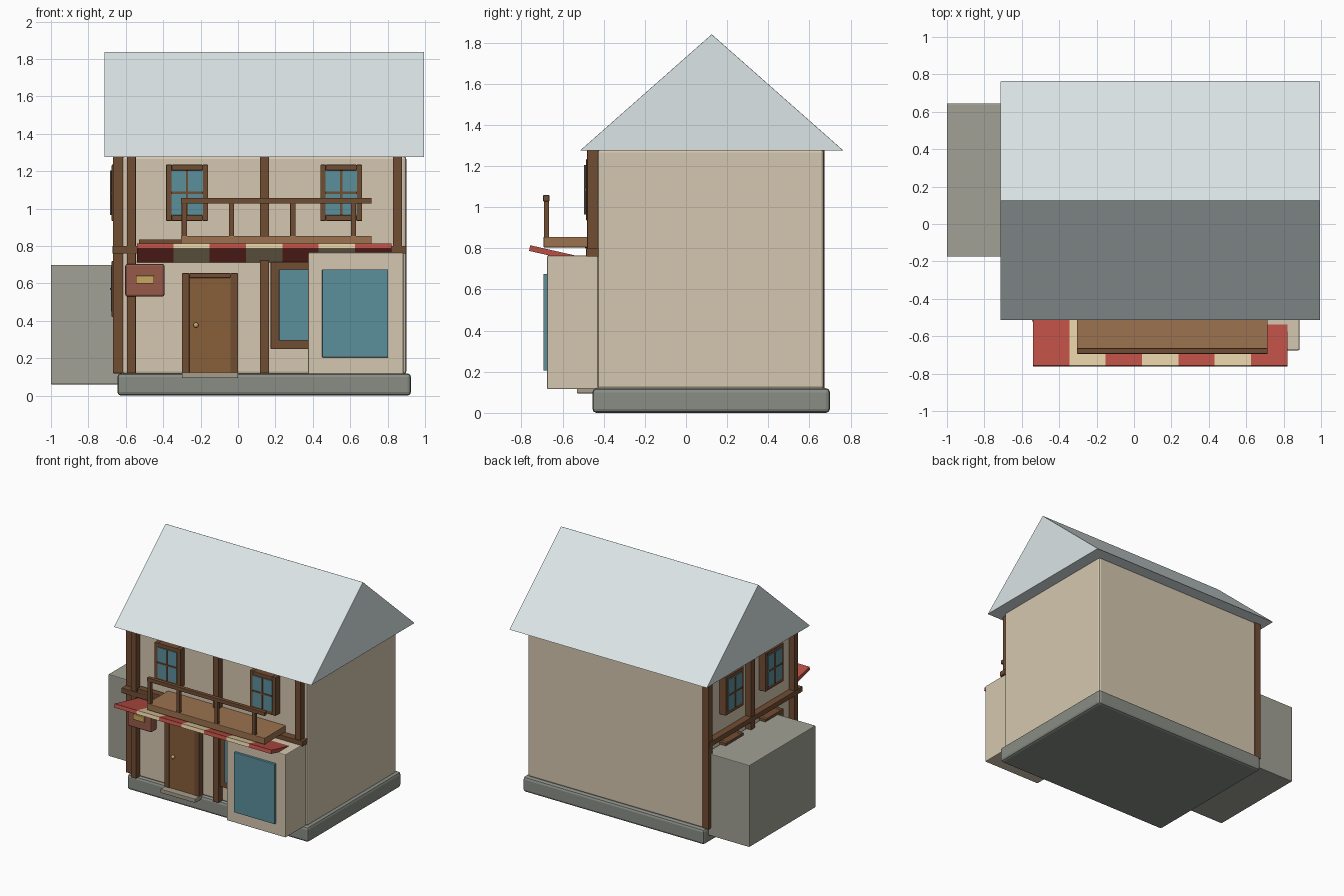
import bpy, bmesh
from math import radians, atan2, hypot
from mathutils import Matrix

if "Cube" in bpy.data.objects:
    bpy.data.objects.remove(bpy.data.objects["Cube"])


def mat(name, r, g, b):
    m = bpy.data.materials.new(name)
    m.diffuse_color = [(c / 255) ** 2.2 for c in (r, g, b)] + [1]
    m.use_nodes = True
    m.node_tree.nodes["Principled BSDF"].inputs["Base Color"].default_value = m.diffuse_color
    return m


WALL = mat("plaster", 212, 198, 174)
STONE = mat("stone", 136, 140, 132)
STEP = mat("step_stone", 165, 155, 138)
SHED = mat("shed_grey", 160, 160, 148)
SLATE = mat("slate", 218, 228, 230)
TIMBER = mat("timber", 112, 78, 54)
DOOR = mat("door_wood", 135, 95, 60)
DECK = mat("deck_wood", 155, 114, 80)
GLASS = mat("glass", 92, 142, 154)
RED = mat("awning_red", 184, 80, 70)
CREAM = mat("awning_cream", 224, 202, 160)
SIGN = mat("sign_red", 150, 90, 75)
BRASS = mat("brass", 200, 165, 95)


def finish(name, bm, m, bevel=0.0):
    me = bpy.data.meshes.new(name)
    bm.to_mesh(me)
    bm.free()
    me.materials.append(m)
    ob = bpy.data.objects.new(name, me)
    bpy.context.collection.objects.link(ob)
    if bevel:
        mod = ob.modifiers.new("bevel", 'BEVEL')
        mod.width, mod.segments = bevel, 2
    return ob


def box(name, x, y, z, m, bevel=0.003, xf=None):
    """Box from (min, max) ranges, optionally transformed."""
    bm = bmesh.new()
    bmesh.ops.create_cube(bm, size=1)
    for v in bm.verts:
        v.co = [(a + b) / 2 + c * (b - a) for (a, b), c in zip((x, y, z), v.co)]
    if xf:
        bm.transform(xf)
    return finish(name, bm, m, bevel)


# Foundation, walls and side shed
box("foundation", (-.645, .925), (-.455, .70), (0, .12), STONE, .02)
box("walls", (-.62, .90), (-.43, .67), (.115, 1.28), WALL, .015)
box("side_shed", (-1, -.625), (-.175, .645), (.06, .70), SHED, .005)

# Gabled roof as an extruded triangle
bm = bmesh.new()
tri = bm.faces.new([bm.verts.new((-.715, y, z)) for y, z in
                    ((-.515, 1.275), (.765, 1.275), (.125, 1.84))])
ext = bmesh.ops.extrude_face_region(bm, geom=[tri])
bmesh.ops.translate(bm, vec=(1.71, 0, 0),
                    verts=[g for g in ext["geom"] if isinstance(g, bmesh.types.BMVert)])
bmesh.ops.recalc_face_normals(bm, faces=bm.faces)
finish("roof", bm, SLATE, .003)

# Timber framing on the front and left walls
for i, x in enumerate((-.57, .142, .853)):
    box(f"front_timber_{i}", (x - .024, x + .024), (-.48, -.425), (.12, 1.28), TIMBER)
for i, y in enumerate((-.41, .125, .65)):
    box(f"side_timber_{i}", (-.668, -.615), (y - .024, y + .024), (.12, 1.28), TIMBER)
box("front_beam", (-.67, .90), (-.485, -.425), (.76, .80), TIMBER)
box("side_beam", (-.672, -.615), (-.46, .67), (.76, .80), TIMBER)


def window(name, xf):
    """Cross-barred window, centred at the origin, wall plane y=0, facing -y."""
    for s in (-1, 1):
        a, b = sorted((s * .082, s * .112))
        box(name + "_stile", (a, b), (-.055, .01), (-.15, .15), TIMBER, .003, xf)
        a, b = sorted((s * .12, s * .15))
        box(name + "_rail", (-.082, .082), (-.055, .01), (a, b), TIMBER, .003, xf)
    box(name + "_glass", (-.084, .084), (-.06, .01), (-.12, .12), GLASS, 0, xf)
    box(name + "_mullion", (-.006, .006), (-.065, 0), (-.12, .12), TIMBER, 0, xf)
    box(name + "_crossbar", (-.084, .084), (-.065, 0), (-.006, .006), TIMBER, 0, xf)


for x in (-.272, .552):
    window("front_window", Matrix.Translation((x, -.43, 1.085)))
for y in (-.13, .36):
    for z in (.57, 1.085):
        window("side_window", Matrix.Translation((-.62, y, z))
               @ Matrix.Rotation(radians(-90), 4, 'Z'))

# Door with frame, knob and step
for i, x in enumerate(((-.30, -.26), (-.04, 0))):
    box(f"door_jamb_{i}", x, (-.48, -.42), (.12, .655), TIMBER)
box("door_lintel", (-.26, -.04), (-.48, -.42), (.63, .655), TIMBER)
box("door_panel", (-.262, -.038), (-.475, -.42), (.12, .632), DOOR)
box("door_step", (-.30, 0), (-.53, -.43), (.095, .125), STEP)
bm = bmesh.new()
bmesh.ops.create_uvsphere(bm, u_segments=12, v_segments=8, radius=.014,
                          matrix=Matrix.Translation((-.225, -.483, .377)))
for f in bm.faces:
    f.smooth = True
finish("door_knob", bm, BRASS)

# Ground-floor window and the projecting shop bay
box("lower_window_frame", (.175, .56), (-.475, -.42), (.25, .715), TIMBER)
box("lower_window_glass", (.22, .515), (-.485, -.42), (.295, .675), GLASS)
box("shop_bay", (.375, .885), (-.675, -.42), (.115, .765), WALL, .006)
box("shop_bay_glass", (.45, .803), (-.693, -.66), (.205, .675), GLASS)

# Hanging sign
box("sign_board", (-.603, -.393), (-.51, -.44), (.53, .705), SIGN, .012)
box("sign_plate", (-.545, -.448), (-.522, -.50), (.60, .642), BRASS)

# Striped awning, tilted up towards the street
w = 1.36 / 7
slope = atan2(.075, .33)
tilt = Matrix.Translation((0, -.76, .80)) @ Matrix.Rotation(-slope, 4, 'X')
for i in range(7):
    box(f"awning_stripe_{i}", (-.54 + i * w, -.54 + (i + 1) * w), (0, hypot(.33, .075)),
        (-.013, .015), CREAM if i % 2 else RED, 0, tilt)
box("awning_rail", (-.53, .30), (-.49, -.44), (.80, .835), TIMBER)

# Balcony deck and railing
box("balcony_deck", (-.305, .715), (-.692, -.43), (.805, .855), DECK)
box("balcony_rail", (-.305, .715), (-.694, -.664), (1.028, 1.058), TIMBER)
for i, x in enumerate((-.287, -.035, .293, .618)):
    box(f"baluster_{i}", (x - .014, x + .014), (-.69, -.666), (.85, 1.03), TIMBER)
